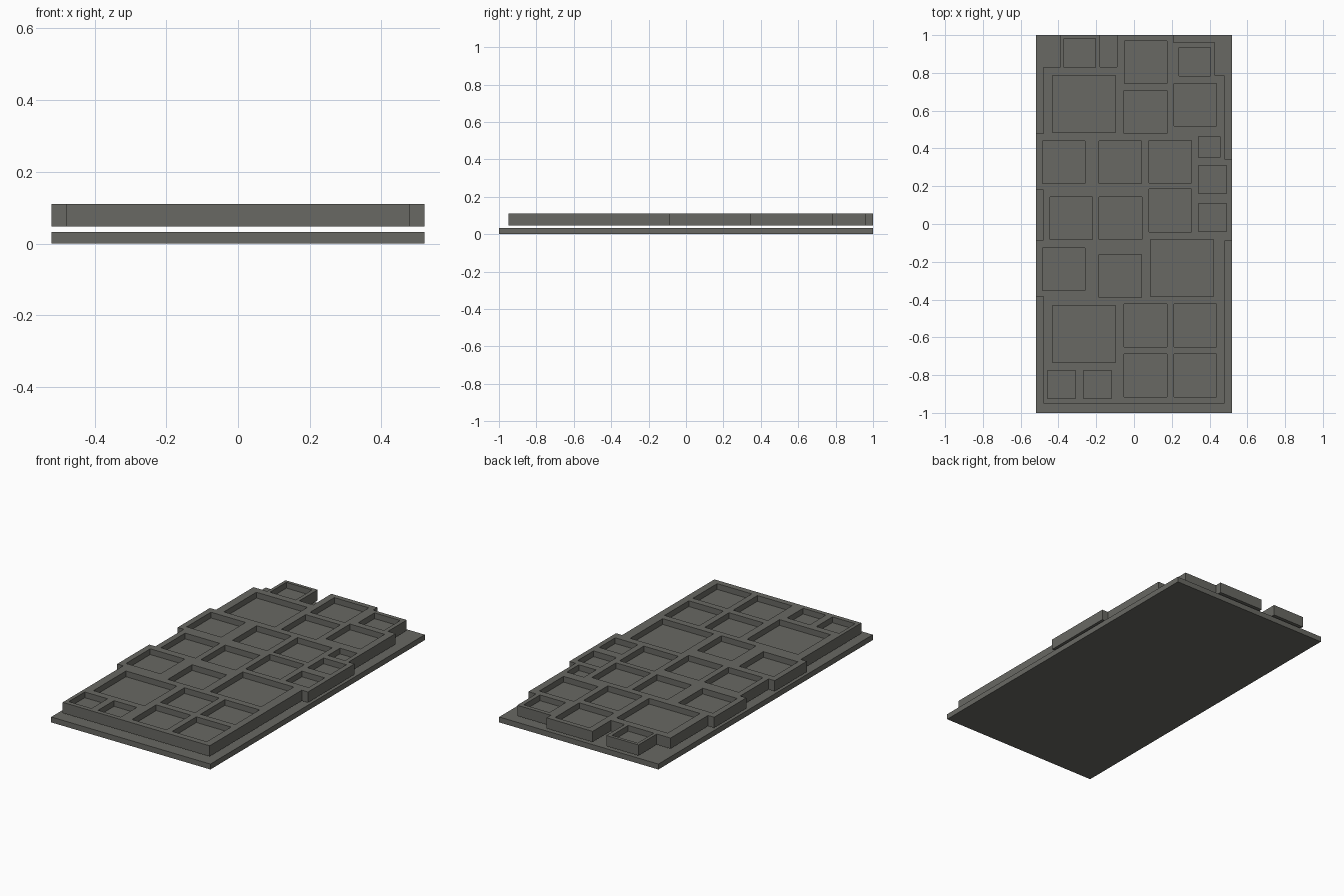
import bpy
import bmesh
from mathutils import Matrix

cube = bpy.data.objects.get("Cube")
if cube:
    bpy.data.objects.remove(cube, do_unlink=True)

BASE_TOP = 0.032
TRAY_BOTTOM = 0.047
TRAY_TOP = 0.11
POCKET_DEPTH = 0.034

grey = bpy.data.materials.new("warm grey")
grey.use_nodes = True
grey.diffuse_color = (0.14, 0.14, 0.125, 1)
grey.node_tree.nodes["Principled BSDF"].inputs["Base Color"].default_value = grey.diffuse_color


def make_object(name, bm):
    """Turn a bmesh into a linked object with the grey material."""
    bmesh.ops.recalc_face_normals(bm, faces=bm.faces)
    mesh = bpy.data.meshes.new(name)
    bm.to_mesh(mesh)
    bm.free()
    mesh.materials.append(grey)
    obj = bpy.data.objects.new(name, mesh)
    bpy.context.scene.collection.objects.link(obj)
    return obj


def add_box(bm, centre, size):
    matrix = Matrix.Translation(centre) @ Matrix.Diagonal((*size, 1))
    bmesh.ops.create_cube(bm, size=1, matrix=matrix)


# Flat base plate
bm = bmesh.new()
add_box(bm, (0, 0, BASE_TOP / 2), (1.04, 2, BASE_TOP))
make_object("base_plate", bm)

# Tray block with a stepped outline, raised just above the plate
outline = [
    (-.48, -.95), (.48, -.95), (.48, -.09), (.52, -.09), (.52, .345), (.48, .345),
    (.48, .785), (.43, .785), (.43, .96), (.21, .96), (.21, 1), (-.09, 1),
    (-.09, .83), (-.18, .83), (-.18, 1), (-.39, 1), (-.39, .83), (-.48, .83),
    (-.48, .48), (-.52, .48), (-.52, .18), (-.48, .18), (-.48, -.085),
    (-.52, -.085), (-.52, -.385), (-.48, -.385),
]
bm = bmesh.new()
face = bm.faces.new([bm.verts.new((x, y, TRAY_BOTTOM)) for x, y in outline])
extruded = bmesh.ops.extrude_face_region(bm, geom=[face])
top_verts = [v for v in extruded["geom"] if isinstance(v, bmesh.types.BMVert)]
bmesh.ops.translate(bm, verts=top_verts, vec=(0, 0, TRAY_TOP - TRAY_BOTTOM))
tray = make_object("pocket_tray", bm)

# Pockets grouped by footprint: (width, length) -> centres
pockets = {
    (.333, .303): [(-.264, .635), (.255, -.233), (-.264, -.582)],
    (.226, .226): [
        (.063, .857), (.061, .593), (.324, .631),
        (-.372, .327), (-.073, .327), (.192, .33),
        (-.333, .031), (-.071, .03), (.192, .071),
        (-.372, -.239), (-.073, -.275),
        (.061, -.537), (.324, -.537), (.061, -.802), (.324, -.802),
    ],
    (.168, .152): [(-.287, .905), (.321, .859)],
    (.149, .149): [(.416, .236), (.416, .034), (-.384, -.849), (-.193, -.849)],
    (.112, .112): [(.398, .407)],
}
bm = bmesh.new()
for (width, length), centres in pockets.items():
    for x, y in centres:
        add_box(bm, (x, y, TRAY_TOP), (width, length, POCKET_DEPTH * 2))
cutter = make_object("pocket_cutter", bm)
cutter.hide_render = True

# Cut the pockets, bake the result and drop the cutter
cut = tray.modifiers.new("pockets", 'BOOLEAN')
cut.operation = 'DIFFERENCE'
cut.solver = 'EXACT'
cut.object = cutter
bpy.context.view_layer.update()
depsgraph = bpy.context.evaluated_depsgraph_get()
carved = bpy.data.meshes.new_from_object(tray.evaluated_get(depsgraph))
tray.modifiers.clear()
tray.data = carved
bpy.data.objects.remove(cutter, do_unlink=True)
